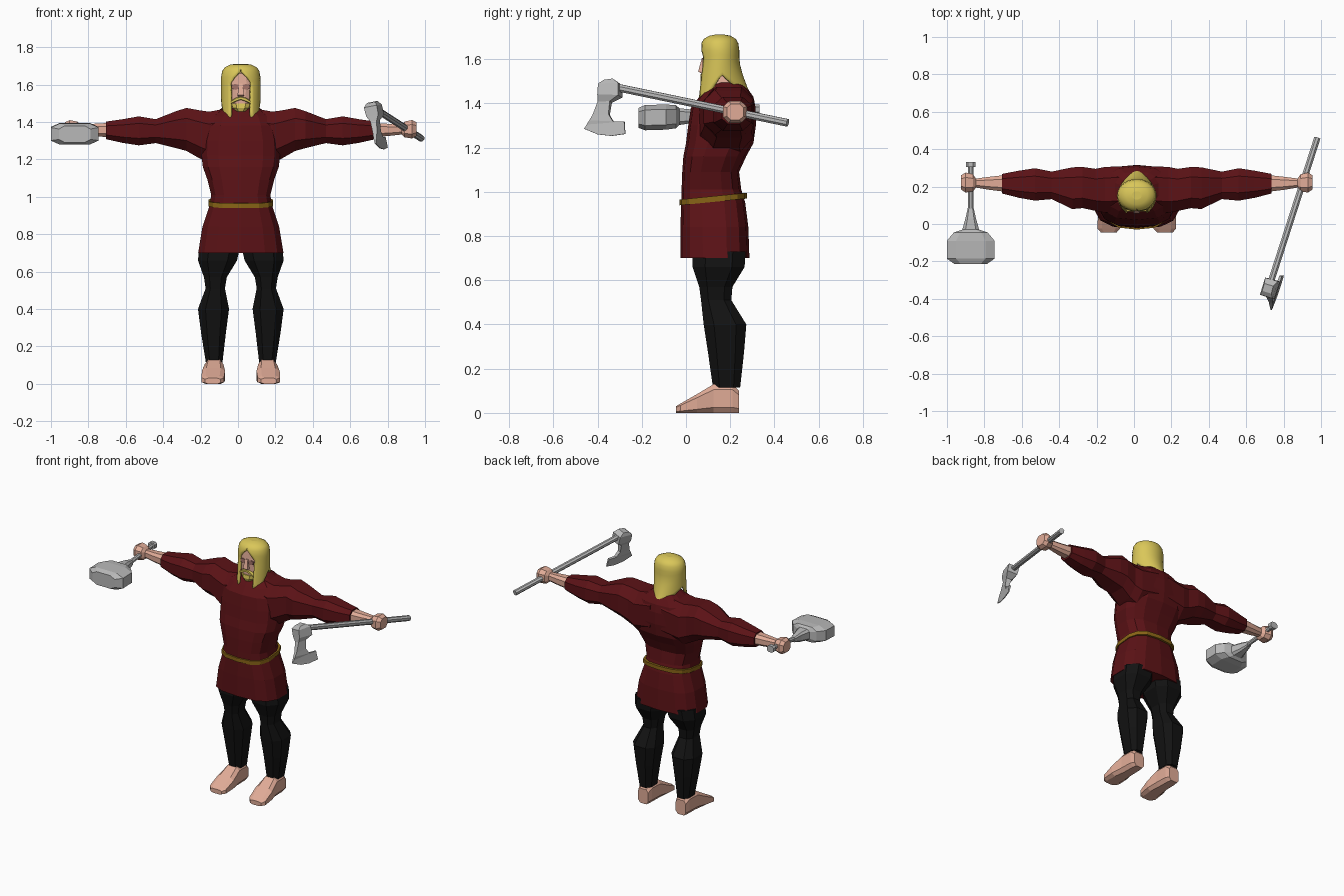
import bpy, bmesh, math
from mathutils import Vector

old = bpy.data.objects.get("Cube")
if old:
    bpy.data.objects.remove(old, do_unlink=True)

CX = 0.015          # body centre line


def material(name, r, g, b):
    m = bpy.data.materials.new(name)
    m.use_nodes = True
    m.diffuse_color = (r, g, b, 1)
    m.node_tree.nodes["Principled BSDF"].inputs["Base Color"].default_value = (r, g, b, 1)
    return m


RED = material("dark red cloth", 0.105, 0.006, 0.008)
BLACK = material("black cloth", 0.006, 0.006, 0.006)
SKIN = material("skin", 0.75, 0.41, 0.31)
SHADE = material("eye skin", 0.36, 0.17, 0.14)
HAIR = material("blond hair", 0.70, 0.57, 0.10)
GOLD = material("belt leather", 0.25, 0.13, 0.008)
STEEL = material("steel", 0.48, 0.48, 0.48)


def ring(c, u, v, n=10, p=0.75):
    """Squared-off ellipse around c, filling the half-axes u and v."""
    pts = []
    for i in range(n):
        a = math.tau * (i + 0.5) / n
        co, si = math.cos(a), math.sin(a)
        pts.append((math.copysign(abs(co) ** p, co), math.copysign(abs(si) ** p, si)))
    mx = max(q[0] for q in pts)
    my = max(q[1] for q in pts)
    return [Vector(c) + Vector(u) * (a / mx) + Vector(v) * (b / my) for a, b in pts]


def loft(name, rings, mat, closed=True, cap=True, smooth=False):
    bm = bmesh.new()
    rows = [[bm.verts.new(p) for p in r] for r in rings]
    n = len(rows[0])
    for a, b in zip(rows, rows[1:]):
        for i in range(n if closed else n - 1):
            j = (i + 1) % n
            bm.faces.new((a[i], a[j], b[j], b[i]))
    if cap:
        bm.faces.new(rows[0])
        bm.faces.new(rows[-1])
    bmesh.ops.recalc_face_normals(bm, faces=bm.faces)
    me = bpy.data.meshes.new(name)
    bm.to_mesh(me)
    bm.free()
    me.materials.append(mat)
    ob = bpy.data.objects.new(name, me)
    bpy.context.collection.objects.link(ob)
    if smooth:
        bpy.ops.object.select_all(action="DESELECT")
        ob.select_set(True)
        bpy.context.view_layer.objects.active = ob
        bpy.ops.object.shade_smooth_by_angle(angle=math.radians(50))
    return ob


def flat(z, x0, x1, y0, y1, n=10, p=0.75):
    """Horizontal ring from its extents."""
    return ring(((x0 + x1) / 2, (y0 + y1) / 2, z), ((x1 - x0) / 2, 0, 0), (0, (y1 - y0) / 2, 0), n, p)


def across(x, z0, z1, y0, y1, n=8):
    """Ring facing along x."""
    return ring((x, (y0 + y1) / 2, (z0 + z1) / 2), (0, (y1 - y0) / 2, 0), (0, 0, (z1 - z0) / 2), n)


def along(x, y, z, rx, rz, n=8, p=0.75):
    """Ring facing along y."""
    return ring((x, y, z), (rx, 0, 0), (0, 0, rz), n, p)


def rod(name, a, b, r, mat, n=8):
    a, b = Vector(a), Vector(b)
    u = (b - a).cross(Vector((0, 0, 1))).normalized()
    v = u.cross((b - a).normalized())
    return loft(name, [ring(c, u * r, v * r, n, 1) for c in (a, b)], mat)


# Tunic: skirt, waist, chest and trapezius
body = [(0.70, .228, -.025, .287), (0.84, .205, -.025, .282), (0.95, .168, -.022, .268),
        (1.01, .158, -.02, .25), (1.09, .178, -.017, .24), (1.16, .203, -.012, .272),
        (1.22, .21, 0, .305), (1.30, .208, .01, .316), (1.38, .19, .022, .315),
        (1.43, .165, .06, .305), (1.465, .115, .09, .28), (1.495, .07, .115, .245)]
loft("tunic", [flat(z, CX - w, CX + w, a, b, 14, 0.7) for z, w, a, b in body], RED)

# Belt, higher at the back
belt = []
for dz, grow in ((-.013, -.02), (-.013, .007), (.013, .007), (.013, -.02)):
    r = flat(0.955, CX - .166 - grow, CX + .166 + grow, -.023 - grow, .268 + grow, 14, 0.7)
    for p in r:
        p.z += dz + 0.1 * p.y
    belt.append(r)
loft("belt", belt, GOLD, cap=False)

# Limbs, mirrored about the centre line
sleeve = [(.04, 1.2, 1.478, .07, .31), (.17, 1.18, 1.455, .06, .305), (.22, 1.205, 1.462, .07, .295),
          (.29, 1.245, 1.475, .085, .305), (.345, 1.26, 1.458, .08, .303), (.455, 1.287, 1.415, .133, .28),
          (.545, 1.275, 1.43, .125, .298), (.63, 1.288, 1.415, .14, .285), (.72, 1.308, 1.402, .163, .268)]
fist = [(.70, 1.318, 1.395, .172, .262), (.79, 1.325, 1.39, .183, .252), (.86, 1.333, 1.387, .195, .243),
        (.875, 1.318, 1.402, .175, .265), (.915, 1.312, 1.41, .168, .275), (.94, 1.325, 1.398, .185, .26)]
leg = [(.73, .005, .222, .03, .27), (.66, .02, .229, .03, .265), (.57, .075, .197, .06, .21),
       (.51, .085, .188, .068, .205), (.40, .063, .229, .08, .273), (.27, .08, .212, .1, .262),
       (.115, .098, .187, .122, .245)]
foot = [(.24, .143, .038, .10), (.21, .143, .047, .13), (.125, .143, .05, .13), (.05, .146, .062, .085),
        (-.025, .15, .06, .042), (-.045, .15, .042, .03)]
for s, side in ((1, "left"), (-1, "right")):
    loft(side + "_sleeve", [across(CX + s * r[0], *r[1:]) for r in sleeve], RED)
    loft(side + "_forearm_and_fist", [across(CX + s * r[0], *r[1:]) for r in fist], SKIN)
    loft(side + "_leg", [flat(z, CX + s * a, CX + s * b, c, d, 8) for z, a, b, c, d in leg], BLACK)
    loft(side + "_foot", [along(CX + s * x, y, h / 2, w, h / 2, 8, 0.55) for y, x, w, h in foot], SKIN)

# Neck and head
loft("neck", [flat(z, CX - w, CX + w, .10, .235) for z, w in ((1.40, .075), (1.475, .075), (1.56, .06))], SKIN)
head = [(1.455, .03, .085, .14), (1.475, .05, .077, .18), (1.53, .07, .077, .21),
        (1.60, .085, .077, .225), (1.66, .08, .083, .22), (1.685, .05, .11, .2)]
loft("head", [flat(z, CX - w, CX + w, a, b, 12, 0.8) for z, w, a, b in head], SKIN)
loft("nose", [flat(z, CX - w, CX + w, y, .1, 4, 1) for z, w, y in
              ((1.535, .014, .07), (1.545, .018, .055), (1.605, .009, .072))], SKIN)
for s, side in ((1, "left"), (-1, "right")):
    loft(side + "_eye", [along(CX + s * .029, y, 1.588, .02, .016, 6) for y in (.074, .083)], SHADE)

# Moustache and beard
loft("moustache", [across(CX + x, z - h, z + h, .066, .1, 6) for x, z, h in
                   ((-.052, 1.505, .008), (-.025, 1.52, .012), (0, 1.527, .01),
                    (.025, 1.52, .012), (.052, 1.505, .008))], HAIR)
loft("beard", [flat(z, CX - w, CX + w, y, .13, 8) for z, w, y in
               ((1.455, .022, .075), (1.475, .042, .067), (1.498, .05, .07))], HAIR)

# Hair: crown, open face, long front locks and a longer back
hem = ((0, 1.44), (30, 1.43), (50, 1.40), (68, 1.46), (95, 1.53), (130, 1.47), (180, 1.41))


def hem_height(deg):
    for (a, za), (b, zb) in zip(hem, hem[1:]):
        if deg <= b:
            return za + (zb - za) * (deg - a) / (b - a)
    return hem[-1][1]


crown = [(1.711, .25, 0), (1.706, .55, 0), (1.692, .82, 0), (1.672, .95, .02), (1.64, 1, .32)]
rows = []
for k in range(12):
    f = max(0, (k - 4) / 7)
    top, size, gap = crown[min(k, 4)]
    gap = 0.55 if f else gap
    row = []
    for i in range(33):
        a = gap + (math.tau - 2 * gap) * i / 32
        deg = math.degrees(min(a, math.tau - a))
        z = top + (hem_height(deg) - top) * f
        low = max(0, (1.6 - z) / 0.19)
        back = max(0, -math.cos(a))
        front = max(0, math.cos(a))
        w = .105 * size * (1 - .3 * low * back)
        y = .153 - .088 * size * math.cos(a) + .065 * low ** 1.4 * back - .025 * low * front
        row.append(Vector((CX + w * math.sin(a), y, z)))
    rows.append(row)
hair = loft("hair", rows, HAIR, closed=False, cap=False, smooth=True)
bm = bmesh.new()
bm.from_mesh(hair.data)
bm.faces.new([v for v in bm.verts if v.index < 32])
bmesh.ops.remove_doubles(bm, verts=bm.verts, dist=0.0003)
bmesh.ops.recalc_face_normals(bm, faces=bm.faces)
bm.to_mesh(hair.data)
bm.free()
thick = hair.modifiers.new("thickness", "SOLIDIFY")
thick.thickness = 0.014

# Hammer in the right hand
HX = -.873
hammer = [(-.215, .085, .045), (-.185, .128, .057), (-.09, .128, .057), (-.045, .09, .052),
          (-.03, .045, .038), (.03, .028, .03), (.085, .016, .016)]
loft("hammer_head", [along(HX, y, 1.338 + .03 * (y + .1), w, h, 8, 0.55) for y, w, h in hammer], STEEL)
rod("hammer_handle", (HX, .05, 1.343), (HX, .32, 1.372), .014, STEEL)
loft("hammer_pommel", [along(HX, y, 1.372, .026, .022) for y in (.305, .332)], STEEL)

# Axe in the left hand
rod("axe_handle", (.98, .46, 1.312), (.722, -.34, 1.478), .017, STEEL)
blade = [(-.365, 1.502, -.325, 1.508, .024), (-.388, 1.483, -.297, 1.487, .034),
         (-.392, 1.435, -.298, 1.432, .032), (-.395, 1.405, -.34, 1.407, .017),
         (-.42, 1.345, -.348, 1.35, .011), (-.435, 1.322, -.328, 1.317, .009),
         (-.448, 1.303, -.278, 1.317, .006), (-.46, 1.285, -.275, 1.262, .003),
         (-.40, 1.26, -.337, 1.253, .002)]
rows = []
for ya, za, yb, zb, t in blade:
    ends = [Vector((.72 + .25 * (1.48 - z) + .32 * (y + .35), y, z)) for y, z in ((ya, za), (yb, zb))]
    side = Vector((t, -.3 * t, .2 * t))
    rows.append([ends[0] - side, ends[1] - side, ends[1] + side, ends[0] + side])
loft("axe_head", rows, STEEL)
